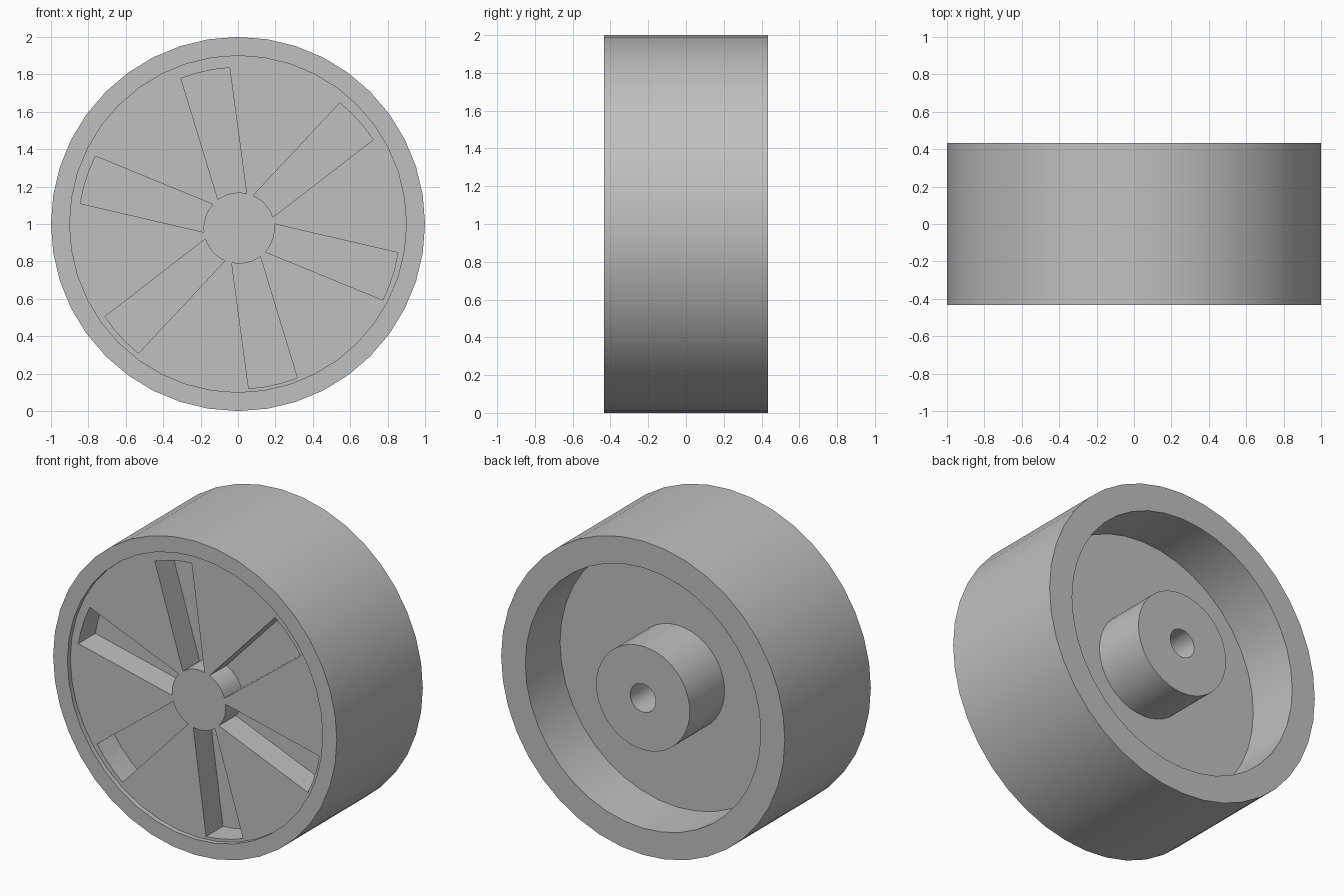
import bpy, bmesh
from math import sin, cos, radians, pi
from mathutils import Matrix, Vector

cube = bpy.data.objects.get("Cube")
if cube:
    bpy.data.objects.remove(cube, do_unlink=True)

SIDES = 40
HALF = 0.433           # half the tread width
FACE_Y = -HALF + 0.03  # recessed front face
FLOOR_Y = FACE_Y + 0.17
WEB_Y = HALF - 0.35    # back of the web

grey = bpy.data.materials.new("light grey plastic")
grey.use_nodes = True
colour = (0.53, 0.53, 0.53, 1)
grey.diffuse_color = colour
grey.node_tree.nodes["Principled BSDF"].inputs["Base Color"].default_value = colour


def add_object(name, bm):
    bmesh.ops.recalc_face_normals(bm, faces=bm.faces)
    mesh = bpy.data.meshes.new(name)
    bm.to_mesh(mesh)
    bm.free()
    mesh.materials.append(grey)
    obj = bpy.data.objects.new(name, mesh)
    bpy.context.collection.objects.link(obj)
    return obj


def lathe(name, profile):
    """Turn (radius, y) points about the axle."""
    bm = bmesh.new()
    verts = [bm.verts.new((r, y, 0)) for r, y in profile]
    edges = [bm.edges.new(pair) for pair in zip(verts, verts[1:])]
    bmesh.ops.spin(bm, geom=verts + edges, cent=(0, 0, 0), axis=(0, 1, 0),
                   angle=2 * pi, steps=SIDES, use_duplicate=False)
    bmesh.ops.remove_doubles(bm, verts=bm.verts, dist=0.0005)
    bmesh.ops.transform(bm, matrix=Matrix.Translation((0, 0, 1)), verts=bm.verts)
    return add_object(name, bm)


# Rim, web, hub and blind axle bore in one turned body
wheel = lathe("wheel", [
    (0, FACE_Y), (0.9, FACE_Y), (0.9, -HALF), (1, -HALF), (1, HALF),
    (0.83, HALF), (0.83, WEB_Y), (0.33, WEB_Y), (0.33, HALF),
    (0.09, HALF), (0.09, -0.15), (0, -0.15)])


# Six tapered pockets between the spokes
def arc(radius, centre, half, steps):
    return [(radius * cos(a), radius * sin(a)) for a in
            (radians(centre - half + 2 * half * i / steps) for i in range(steps + 1))]


bm = bmesh.new()
for k in range(6):
    angle = 102.3 + 60 * k
    outline = arc(0.859, angle, 8.9, 3) + arc(0.19, angle, 24.3, 6)[::-1]
    face = bm.faces.new([bm.verts.new((0.006 + x, -0.6, 0.978 + z)) for x, z in outline])
    result = bmesh.ops.extrude_face_region(bm, geom=[face], use_keep_orig=True)
    top = [v for v in result["geom"] if isinstance(v, bmesh.types.BMVert)]
    bmesh.ops.translate(bm, vec=Vector((0, FLOOR_Y + 0.6, 0)), verts=top)
cutter = add_object("pocket_cutter", bm)
cutter.hide_render = True

cut = wheel.modifiers.new("pockets", 'BOOLEAN')
cut.operation = 'DIFFERENCE'
cut.solver = 'EXACT'
cut.object = cutter

bpy.ops.object.select_all(action='DESELECT')
wheel.select_set(True)
bpy.context.view_layer.objects.active = wheel
bpy.ops.object.modifier_apply(modifier=cut.name)
bpy.data.objects.remove(cutter, do_unlink=True)
bpy.ops.object.shade_smooth_by_angle(angle=radians(30))
